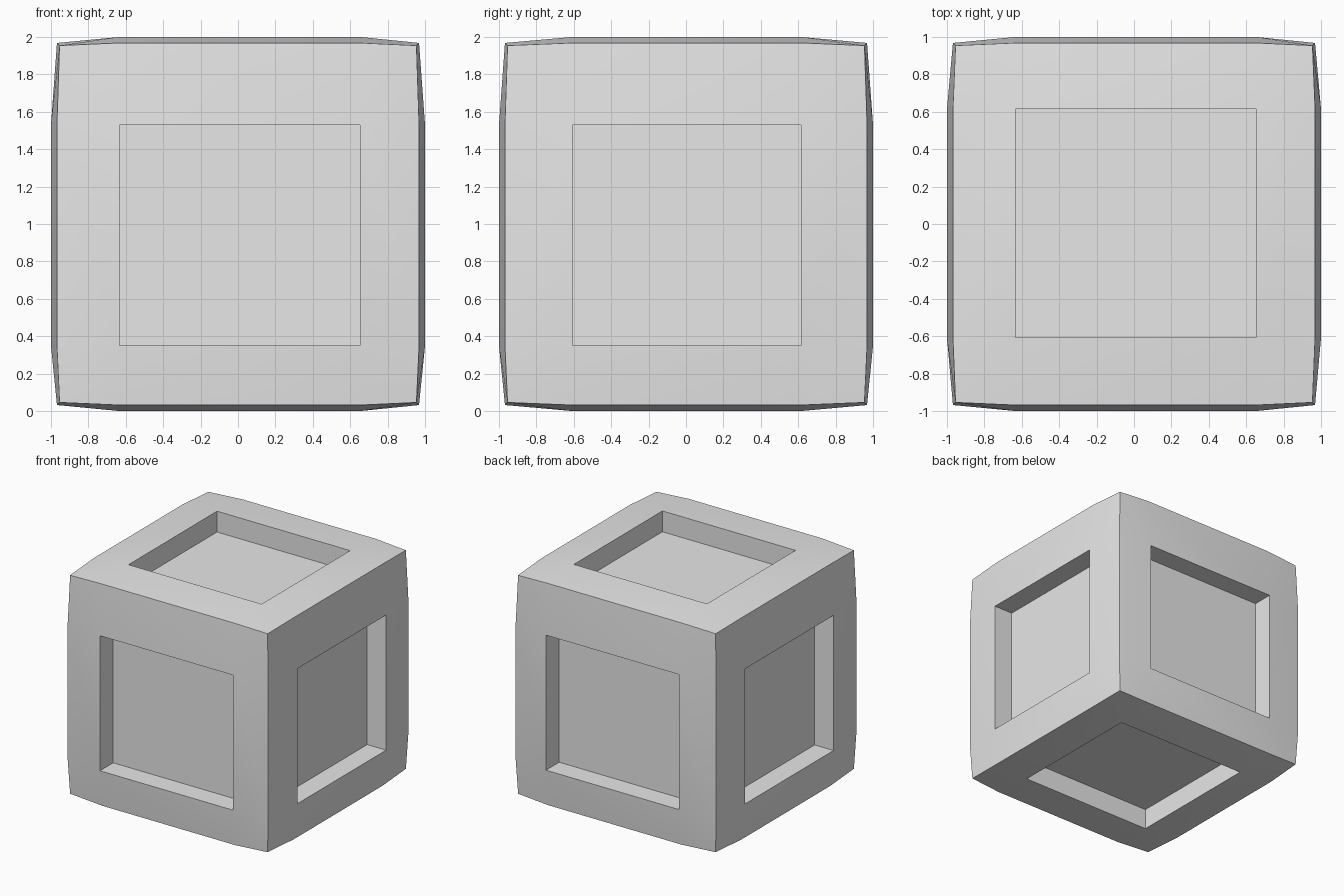
import bpy, bmesh, math
from mathutils import Vector

cube = bpy.data.objects.get("Cube")
if cube:
    bpy.data.objects.remove(cube, do_unlink=True)

# One plain grey for the whole block
grey = bpy.data.materials.new("plain_grey")
grey.use_nodes = True
grey.diffuse_color = (0.8, 0.8, 0.8, 1)
grey.node_tree.nodes["Principled BSDF"].inputs["Base Color"].default_value = (0.8, 0.8, 0.8, 1)

PANEL = [(-0.633, 0.653), (-0.607, 0.615), (-0.65, 0.529)]  # recess limits on x, y, z
BULGE = {1: 1.0, 2: 0.968, 3: 0.954}  # reach of face, edge and corner points
DEPTH = 0.182

bm = bmesh.new()
points = {}


def point(index):
    """Shared surface point of the bulged block, each index from 0 to 3."""
    if index not in points:
        reach = BULGE[sum(i in (0, 3) for i in index)]
        co = [(-reach, *PANEL[axis], reach)[i] for axis, i in enumerate(index)]
        points[index] = bm.verts.new(Vector(co) + Vector((0, 0, 1)))
    return points[index]


# Six sides of three by three faces; the middle one becomes a recess
panels = []
for axis in range(3):
    for side in (0, 3):
        for u in range(3):
            for v in range(3):
                loop = []
                for du, dv in ((0, 0), (1, 0), (1, 1), (0, 1)):
                    index = [0, 0, 0]
                    index[axis] = side
                    index[(axis + 1) % 3] = u + du
                    index[(axis + 2) % 3] = v + dv
                    loop.append(point(tuple(index)))
                face = bm.faces.new(loop if side else loop[::-1])
                if u == v == 1:
                    panels.append(face)

# Sink the panels straight into the block
bm.normal_update()
bmesh.ops.inset_individual(bm, faces=panels, thickness=0, depth=-DEPTH)
bm.normal_update()

mesh = bpy.data.meshes.new("recessed_block")
bm.to_mesh(mesh)
bm.free()
mesh.materials.append(grey)
block = bpy.data.objects.new("recessed_block", mesh)
bpy.context.collection.objects.link(block)

# Soft rims, crisp edges
bpy.ops.object.select_all(action="DESELECT")
block.select_set(True)
bpy.context.view_layer.objects.active = block
bpy.ops.object.shade_smooth_by_angle(angle=math.radians(30))
